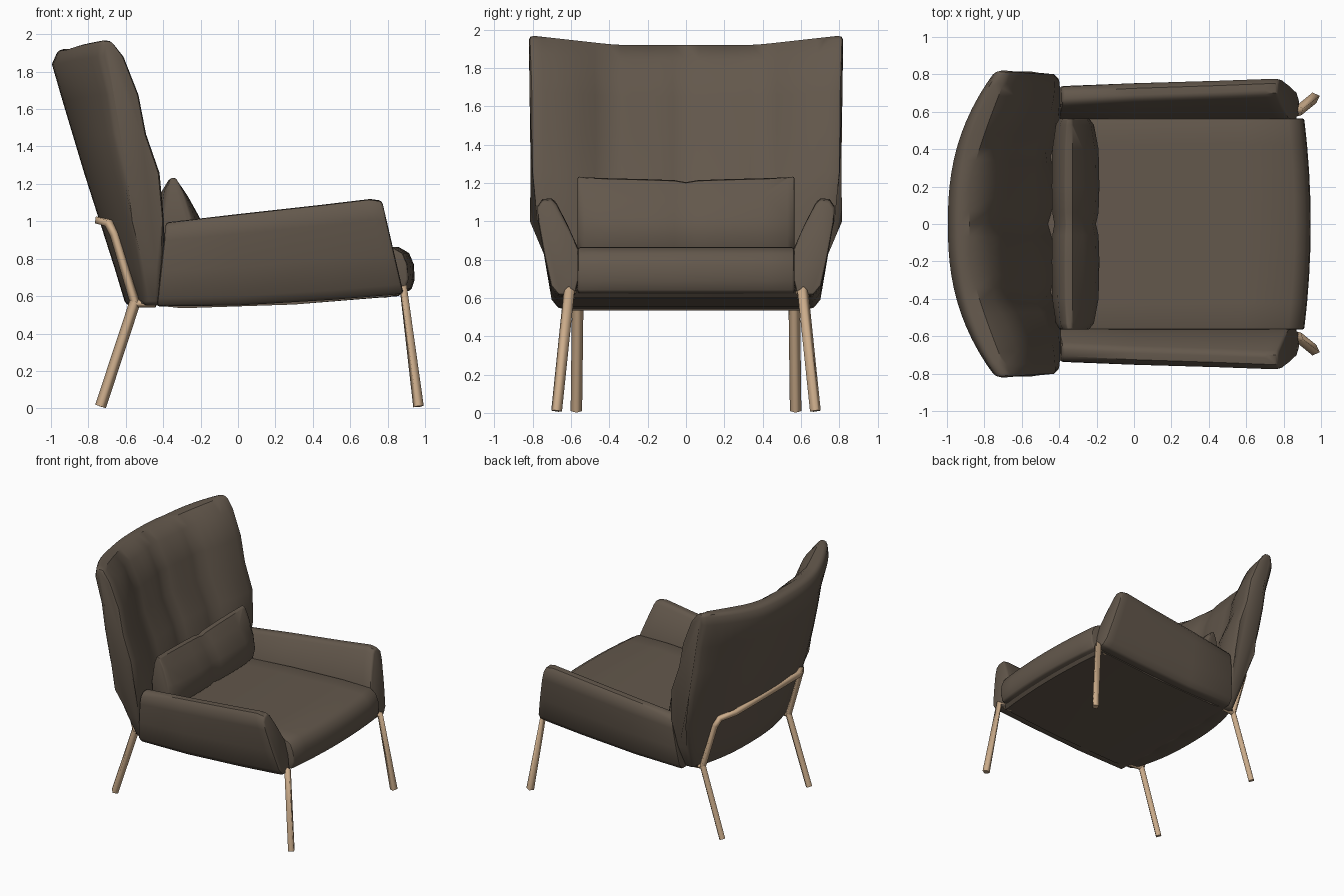
import bpy, bmesh, math
from mathutils import Vector

if "Cube" in bpy.data.objects:
    bpy.data.objects.remove(bpy.data.objects["Cube"])


def material(name, rgb):
    m = bpy.data.materials.new(name)
    m.use_nodes = True
    m.diffuse_color = (*rgb, 1)
    bsdf = m.node_tree.nodes["Principled BSDF"]
    bsdf.inputs["Base Color"].default_value = (*rgb, 1)
    bsdf.inputs["Roughness"].default_value = 0.8
    return m


FABRIC = material("brown fabric", (0.125, 0.097, 0.072))
WOOD = material("pale wood", (0.61, 0.42, 0.26))


def loft(name, rings, bevel=0.0):
    """Skin closed rings of points, cap both ends and soften hard edges."""
    bm = bmesh.new()
    loops = [[bm.verts.new(p) for p in ring] for ring in rings]
    for a, b in zip(loops, loops[1:]):
        for i in range(len(a)):
            j = (i + 1) % len(a)
            bm.faces.new((a[i], a[j], b[j], b[i]))
    bm.faces.new(loops[0])
    bm.faces.new(loops[-1])
    bmesh.ops.recalc_face_normals(bm, faces=bm.faces)
    if bevel:
        hard = [e for e in bm.edges if e.calc_face_angle(0) > math.radians(50)]
        bmesh.ops.bevel(bm, geom=hard, offset=bevel, segments=2, profile=0.5,
                        affect='EDGES', clamp_overlap=True)
    mesh = bpy.data.meshes.new(name)
    bm.to_mesh(mesh)
    bm.free()
    ob = bpy.data.objects.new(name, mesh)
    bpy.context.collection.objects.link(ob)
    mesh.materials.append(FABRIC)
    bpy.ops.object.select_all(action='DESELECT')
    ob.select_set(True)
    bpy.context.view_layer.objects.active = ob
    bpy.ops.object.shade_smooth_by_angle(angle=math.radians(40))
    return ob


def rod(name, points, radius=0.03):
    """Square wooden bar along a path."""
    cu = bpy.data.curves.new(name, 'CURVE')
    cu.dimensions = '3D'
    cu.bevel_depth = radius
    cu.bevel_resolution = 0
    cu.use_fill_caps = True
    sp = cu.splines.new('POLY')
    sp.points.add(len(points) - 1)
    for p, co in zip(sp.points, points):
        p.co = (*co, 1)
    cu.materials.append(WOOD)
    ob = bpy.data.objects.new(name, cu)
    bpy.context.collection.objects.link(ob)


# Backrest: rows of height, half width, centre back/front x, wing back/front x
ROWS = [
    (0.55, 0.62, -0.60, -0.43, -0.50, -0.42),
    (0.75, 0.71, -0.66, -0.45, -0.53, -0.41),
    (1.00, 0.79, -0.74, -0.50, -0.57, -0.40),
    (1.25, 0.81, -0.82, -0.57, -0.62, -0.42),
    (1.45, 0.81, -0.88, -0.65, -0.66, -0.47),
    (1.65, 0.81, -0.94, -0.71, -0.69, -0.53),
    (1.84, 0.82, -0.995, -0.80, -0.74, -0.61),
    (1.92, 0.82, -0.96, -0.88, -0.73, -0.67),
]


def back_ring(f):
    a = abs(f)
    wrap = a ** 2.4
    wing = max(0, (a - 0.25) / 0.75) ** 1.2
    # vertical channels between the padded panels
    tuft = 0.035 * abs(math.sin(math.pi * a * 2)) if a < 0.97 else 0
    back, front = [], []
    for z, w, cb, cf, wb, wf in ROWS:
        zz = z + 0.05 * max(0, (a - 0.45) / 0.55) * (z / 1.92) ** 4
        dip = 0.02 * (z == 1.45)
        pad = (tuft - dip) if z < 1.9 else 0
        back.append(Vector((cb + (wb - cb) * wrap, f * w, zz)))
        front.append(Vector((cf + (wf - cf) * wing + pad, f * w, zz)))
    return back + front[::-1]


loft("backrest", [back_ring(i / 12) for i in range(-12, 13)], 0.025)

# Seat base and cushion, with a gently bowed front
BASE = [(-0.52, 0.56), (-0.3, 0.535), (0.3, 0.555), (0.86, 0.60),
        (0.90, 0.64), (0.8, 0.68), (-0.5, 0.66)]
CUSHION = [(-0.5, 0.62), (0.85, 0.615), (0.925, 0.63), (0.945, 0.69), (0.94, 0.77),
           (0.915, 0.83), (0.86, 0.862), (0.6, 0.865), (0.1, 0.845), (-0.5, 0.80)]


def bowed(profile, half):
    rings = []
    for i in range(-4, 5):
        y = half * i / 4
        rings.append([(x - 0.035 * (i / 4) ** 2 * (x > 0.5), y, z) for x, z in profile])
    return rings


loft("seat_base", bowed(BASE, 0.60))
loft("seat_cushion", bowed(CUSHION, 0.565), 0.012)

# Lumbar pillow, pinched at its ends and in the middle
PILLOW = [(-0.43, 0.84), (-0.44, 1.02), (-0.41, 1.17), (-0.37, 1.235), (-0.33, 1.23),
          (-0.27, 1.15), (-0.205, 1.02), (-0.185, 0.92), (-0.21, 0.84), (-0.3, 0.80)]
rings = []
for y, thick, rise in [(-0.565, 0.62, 0.0), (-0.53, 0.8, -0.005), (-0.4, 0.97, -0.01),
                       (-0.2, 1.0, -0.015), (-0.06, 0.97, -0.02), (0, 0.87, -0.03)]:
    rings.append([(-0.33 + (x + 0.33) * thick, y, z + rise * (z > 1.1)) for x, z in PILLOW])
rings += [[(x, -y, z) for x, y, z in ring] for ring in rings[-2::-1]]
loft("lumbar_pillow", rings, 0.008)

# Armrests: flared section (sideways, fraction of height) swept front to back
ARM = [(0.58, 0.0), (0.665, 0.0), (0.705, 0.10), (0.74, 0.42), (0.772, 0.78), (0.775, 0.92),
       (0.75, 0.99), (0.70, 1.0), (0.675, 0.95), (0.615, 0.72), (0.56, 0.48), (0.55, 0.25)]
STATIONS = [(-0.385, 0.545, 0.995, -0.045, -0.05), (0.0, 0.55, 1.04, -0.025, 0.0),
            (0.45, 0.58, 1.09, -0.01, 0.05), (0.70, 0.605, 1.12, 0.0, 0.11),
            (0.77, 0.615, 1.11, 0.0, 0.115)]
for side, label in ((1, "left"), (-1, "right")):
    rings = [[(x + slant * (1 - h), side * (y + shift * h), lo + (hi - lo) * h)
              for y, h in ARM] for x, lo, hi, shift, slant in STATIONS]
    loft(label + "_armrest", rings, 0.015)

    # Front leg with its short bracket under the seat
    rod(label + "_front_leg", [(0.78, side * 0.58, 0.62), (0.885, side * 0.61, 0.635),
                               (0.965, side * 0.675, 0.01)])
    # Rear leg and the short rail in front of it
    rod(label + "_rear_leg", [(-0.55, side * 0.565, 0.57), (-0.735, side * 0.572, 0.01)])
    rod(label + "_rear_rail", [(-0.56, side * 0.565, 0.56), (-0.44, side * 0.575, 0.56)], 0.022)

# Rear frame: uprights joined by a bar behind the backrest
half = [(-0.55, 0.565, 0.56), (-0.66, 0.56, 0.93), (-0.69, 0.54, 0.99), (-0.745, 0.42, 1.005)]
rod("rear_frame", half + [(x, -y, z) for x, y, z in half[::-1]], 0.026)
